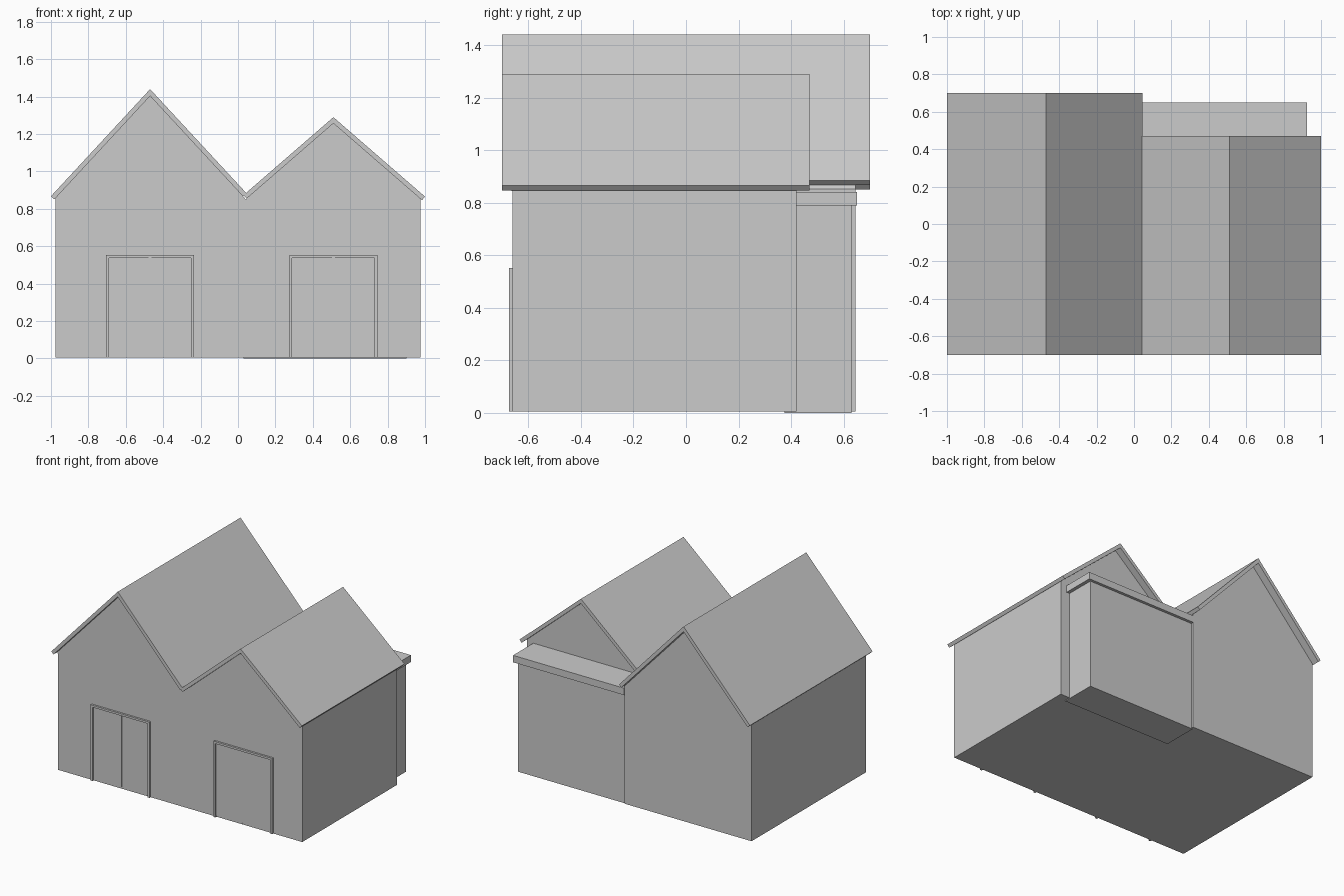
import bpy
import bmesh

if "Cube" in bpy.data.objects:
    bpy.data.objects.remove(bpy.data.objects["Cube"])


def prism(name, profile, y0, y1):
    """Extrude an x/z outline along y."""
    bm = bmesh.new()
    face = bm.faces.new([bm.verts.new((x, y0, z)) for x, z in profile])
    ext = bmesh.ops.extrude_face_region(bm, geom=[face])
    for v in ext["geom"]:
        if isinstance(v, bmesh.types.BMVert):
            v.co.y = y1
    bmesh.ops.recalc_face_normals(bm, faces=bm.faces[:])
    mesh = bpy.data.meshes.new(name)
    bm.to_mesh(mesh)
    bm.free()
    ob = bpy.data.objects.new(name, mesh)
    bpy.context.collection.objects.link(ob)
    return ob


def box(name, x0, x1, y0, y1, z0, z1):
    return prism(name, [(x0, z0), (x1, z0), (x1, z1), (x0, z1)], y0, y1)


def roof(name, cx, peak, slope, left, right, y0, y1, t=0.025):
    """Bent slab of thickness t with eaves cut square to the slope."""
    n = (1 + slope * slope) ** 0.5
    dx, dz = t * slope / n, t / n
    zl, zr = peak - slope * (cx - left), peak - slope * (right - cx)
    prism(name, [(left, zl), (cx, peak), (right, zr), (right - dx, zr - dz),
                 (cx, peak - t * n), (left + dx, zl - dz)], y0, y1)


def door(name, cx):
    # door surround
    w, o = 0.22, 0.235
    prism(name + "_frame", [(cx - o, 0.005), (cx - o, 0.552), (cx + o, 0.552),
                            (cx + o, 0.005), (cx + w, 0.005), (cx + w, 0.537),
                            (cx - w, 0.537), (cx - w, 0.005)], -0.674, -0.625)
    # two leaves with a thin post between them
    box(name + "_left_leaf", cx - w, cx - 0.008, -0.663, -0.63, 0.015, 0.537)
    box(name + "_right_leaf", cx + 0.008, cx + w, -0.663, -0.63, 0.015, 0.537)
    box(name + "_post", cx - 0.008, cx + 0.008, -0.666, -0.63, 0.02, 0.537)


# name, wall left/right, back wall, ridge x, ridge z, slope, roof left/right, roof back
houses = [
    ("tall_house", -0.975, 0.04, 0.645, -0.47, 1.44, 1.08, -1.0, 0.045, 0.70),
    ("low_house", 0.04, 0.975, 0.42, 0.51, 1.29, 0.867, 0.03, 1.0, 0.47),
]
for name, x0, x1, yb, cx, peak, slope, r0, r1, ry in houses:
    inner = peak - 0.025 * (1 + slope * slope) ** 0.5
    # walls with gables at both ends
    prism(name + "_walls", [(x0, 0.005), (x1, 0.005), (x1, inner - slope * (x1 - cx)),
                            (cx, inner), (x0, inner - slope * (cx - x0))], -0.66, yb)
    # slightly raised front gable panel
    prism(name + "_gable", [(x0, 0.845), (x1, 0.845), (x1, inner - slope * (x1 - cx)),
                            (cx, inner), (x0, inner - slope * (cx - x0))], -0.664, -0.65)
    roof(name + "_roof", cx, peak, slope, r0, r1, -0.70, ry)
    door(name + "_door", cx)

# flat-roofed rear annex
box("annex_walls", 0.03, 0.90, 0.375, 0.63, 0.0, 0.80)
box("annex_roof", 0.04, 0.925, 0.415, 0.65, 0.79, 0.84)
